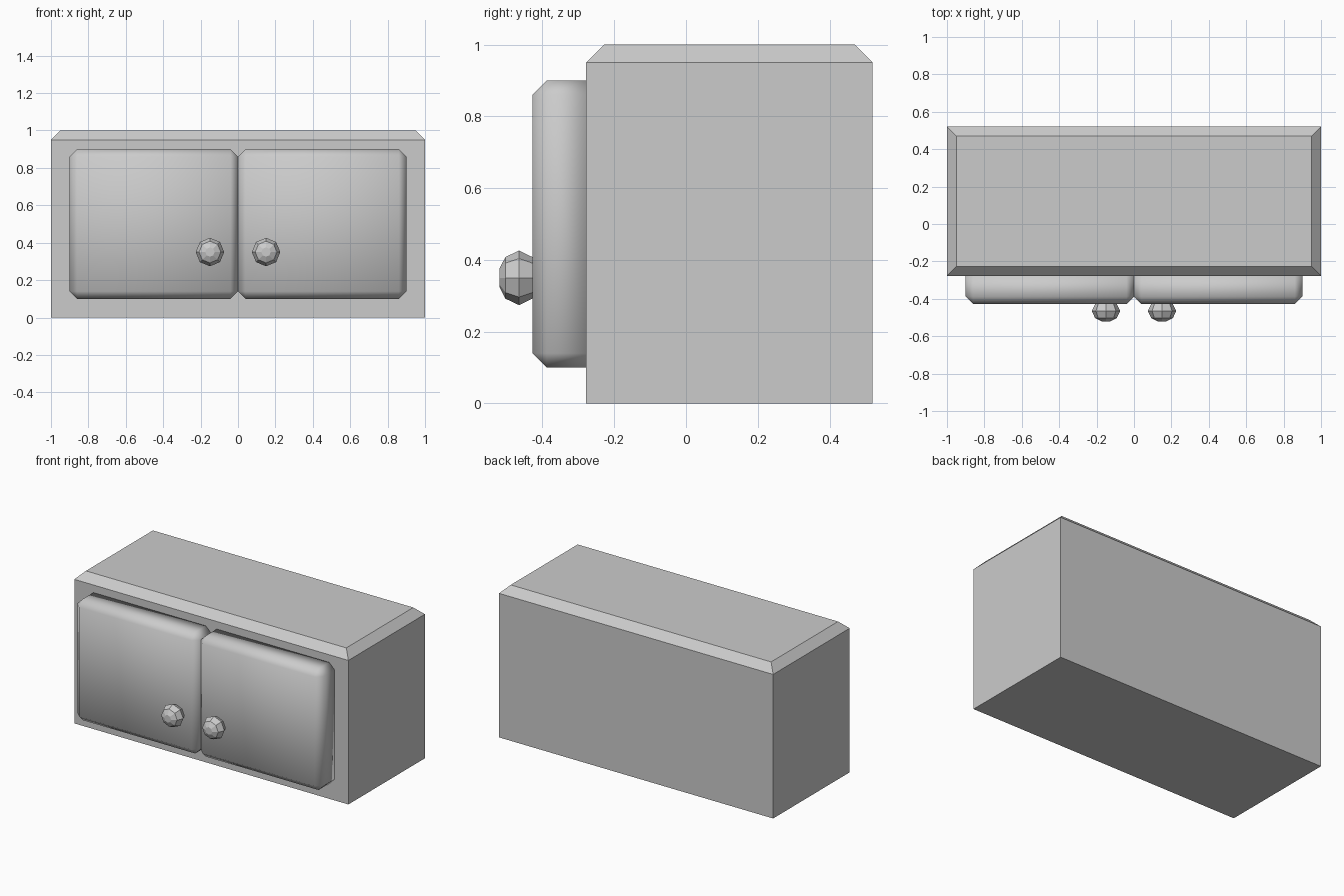
import bpy, bmesh, math
from mathutils import Matrix

if "Cube" in bpy.data.objects:
    bpy.data.objects.remove(bpy.data.objects["Cube"])

FRONT = -0.278  # front plane of the cabinet body


def make_object(name, bm, smooth=False):
    bmesh.ops.recalc_face_normals(bm, faces=bm.faces[:])
    for f in bm.faces:
        f.smooth = smooth
    mesh = bpy.data.meshes.new(name)
    bm.to_mesh(mesh)
    bm.free()
    obj = bpy.data.objects.new(name, mesh)
    bpy.context.collection.objects.link(obj)
    return obj


def chamfered_box(name, lo, hi, amount, keep, smooth=False):
    """Box from corner lo to corner hi; edges passing keep() get a flat chamfer."""
    size = [b - a for a, b in zip(lo, hi)]
    centre = [(a + b) / 2 for a, b in zip(lo, hi)]
    bm = bmesh.new()
    bmesh.ops.create_cube(bm, size=1, matrix=Matrix.Translation(centre) @ Matrix.Diagonal((*size, 1)))
    edges = [e for e in bm.edges if keep([v.co for v in e.verts])]
    bmesh.ops.bevel(bm, geom=edges, offset=amount, segments=1, affect='EDGES', profile=0.5)
    return make_object(name, bm, smooth)


def knob(name, x, z):
    """Eight-sided knob turned around the y axis."""
    profile = [(0.057, -0.426), (0.076, -0.465), (0.058, -0.503)]
    bm = bmesh.new()
    rings = [[bm.verts.new((x + r * math.cos(i * math.pi / 4), y, z + r * math.sin(i * math.pi / 4)))
              for i in range(8)] for r, y in profile]
    for a, b in zip(rings, rings[1:]):
        for i in range(8):
            j = (i + 1) % 8
            bm.faces.new((a[i], a[j], b[j], b[i]))
    # smaller front cap ring
    cap = [bm.verts.new((x + 0.025 * math.cos(i * math.pi / 4), -0.52, z + 0.025 * math.sin(i * math.pi / 4)))
           for i in range(8)]
    for i in range(8):
        j = (i + 1) % 8
        bm.faces.new((rings[-1][i], rings[-1][j], cap[j], cap[i]))
    bm.faces.new(cap)
    bm.faces.new(rings[0])
    return make_object(name, bm)


# cabinet body, chamfered around the top
chamfered_box("cabinet_body", (-1, FRONT, 0), (1, 0.52, 1), 0.05,
              lambda p: all(c.z > 0.99 for c in p))

# pair of doors with knobs, chamfered everywhere except against the body
for side, label in ((-1, "left"), (1, "right")):
    x0, x1 = sorted((0, side * 0.9))
    chamfered_box(f"{label}_door", (x0, -0.428, 0.1), (x1, FRONT, 0.9), 0.04,
                  lambda p: not all(c.y > FRONT - 0.01 for c in p), smooth=True)
    knob(f"{label}_knob", side * 0.15, 0.35)
